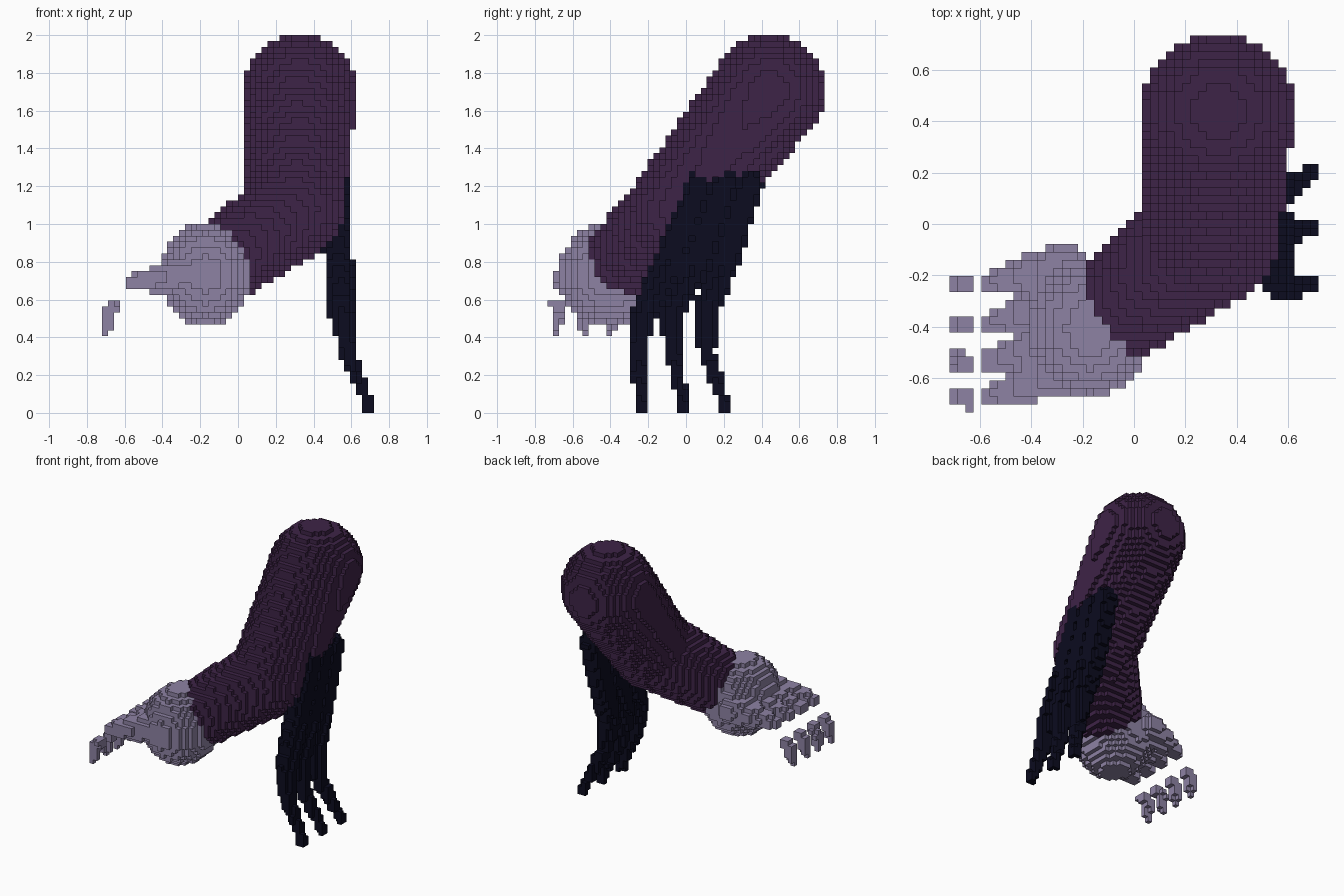
import bpy, bmesh
from mathutils import Vector

if "Cube" in bpy.data.objects:
    bpy.data.objects.remove(bpy.data.objects["Cube"], do_unlink=True)

# Block grid that holds the whole model
S = 0.03125
SIZE = (46, 47, 64)
ORIGIN = Vector((-SIZE[0] * S / 2, -SIZE[1] * S / 2, 0))


def material(name, rgb):
    m = bpy.data.materials.new(name)
    m.use_nodes = True
    m.diffuse_color = (*rgb, 1)
    bsdf = m.node_tree.nodes["Principled BSDF"]
    bsdf.inputs["Base Color"].default_value = (*rgb, 1)
    bsdf.inputs["Roughness"].default_value = 0.9
    return m


def fill_cone(cells, a, b, ra, rb, stretch=(1, 1, 1)):
    """Add the blocks whose centres lie in a round-ended cone from a to b."""
    a, b = Vector(a), Vector(b)
    axis = b - a
    length2 = max(axis.length_squared, 1e-9)
    r = max(ra, rb) * max(stretch)
    spans = []
    for k in range(3):
        lo = int((min(a[k], b[k]) - r - ORIGIN[k]) / S) - 1
        hi = int((max(a[k], b[k]) + r - ORIGIN[k]) / S) + 2
        spans.append(range(max(lo, 0), min(hi, SIZE[k])))
    for i in spans[0]:
        for j in spans[1]:
            for k in spans[2]:
                p = ORIGIN + Vector((i + .5, j + .5, k + .5)) * S - a
                t = min(max(p.dot(axis) / length2, 0), 1)
                d = p - axis * t
                d = Vector((d.x / stretch[0], d.y / stretch[1], d.z / stretch[2]))
                if d.length <= ra + (rb - ra) * t:
                    cells.add((i, j, k))


def fill_chain(cells, points):
    """Join (x, y, z, radius) points with tapered cones."""
    for p, q in zip(points, points[1:]):
        fill_cone(cells, p[:3], q[:3], p[3], q[3])


# Sleeve: shoulder to elbow to wrist
sleeve = set()
fill_chain(sleeve, [(.328, .44, 1.705, .30), (.30, -.05, 1.07, .262),
                    (-.165, -.40, .735, .205)])

# Hand: rounded fist with four fingers
hand = set()
fill_cone(hand, (-.172, -.40, .734), (-.172, -.40, .734), .272, .272, (.9, 1.01, 1))
fingers = [(-.17, -.23), (-.31, -.385), (-.45, -.53), (-.57, -.675)]
for base_y, tip_y in fingers:
    fill_chain(hand, [(-.27, base_y, .735, .095), (-.42, (base_y + tip_y) / 2, .71, .075),
                      (-.565, tip_y, .685, .04)])

# Claws: short hooks hanging off the finger ends
claws = set()
for base_y, tip_y in fingers:
    fill_chain(claws, [(-.645, tip_y - .01, .57, .036), (-.69, tip_y, .53, .036),
                       (-.695, tip_y - .01, .435, .024)])

# Trailing fin: three strips that spread into thin points
fin = set()
for top, mid, low, tip in [(.075, -.225, -.25, -.24), (.21, -.075, -.07, -.005),
                           (.34, .10, .11, .215)]:
    fill_chain(fin, [(.53, top, 1.215, .07), (.53, (top + mid) / 2 + .01, .87, .078),
                     (.55, mid, .52, .066), (.585, low, .32, .045),
                     (.70, tip, .01, .027)])

# Each block belongs to one part only
fin -= hand
sleeve -= hand | fin
claws -= hand
solid = sleeve | hand | claws | fin

# Face corners of a unit block for each outward direction
SIDES = {
    (1, 0, 0): [(1, 0, 0), (1, 1, 0), (1, 1, 1), (1, 0, 1)],
    (-1, 0, 0): [(0, 0, 0), (0, 0, 1), (0, 1, 1), (0, 1, 0)],
    (0, 1, 0): [(0, 1, 0), (0, 1, 1), (1, 1, 1), (1, 1, 0)],
    (0, -1, 0): [(0, 0, 0), (1, 0, 0), (1, 0, 1), (0, 0, 1)],
    (0, 0, 1): [(0, 0, 1), (1, 0, 1), (1, 1, 1), (0, 1, 1)],
    (0, 0, -1): [(0, 0, 0), (0, 1, 0), (1, 1, 0), (1, 0, 0)],
}


def build(name, cells, mat):
    """Make one blocky mesh from the exposed sides of its cells."""
    bm = bmesh.new()
    verts = {}
    for c in sorted(cells):
        for n, corners in SIDES.items():
            if (c[0] + n[0], c[1] + n[1], c[2] + n[2]) in solid:
                continue
            loop = []
            for o in corners:
                key = (c[0] + o[0], c[1] + o[1], c[2] + o[2])
                if key not in verts:
                    verts[key] = bm.verts.new(ORIGIN + Vector(key) * S)
                loop.append(verts[key])
            bm.faces.new(loop)
    me = bpy.data.meshes.new(name)
    bm.to_mesh(me)
    bm.free()
    me.materials.append(mat)
    bpy.context.scene.collection.objects.link(bpy.data.objects.new(name, me))


purple = material("dark purple", (.048, .017, .063))
lilac = material("pale lilac", (.27, .225, .37))
navy = material("midnight navy", (.0035, .0035, .014))

build("sleeve", sleeve, purple)
build("hand", hand, lilac)
build("claws", claws, lilac)
build("trailing_fin", fin, navy)
